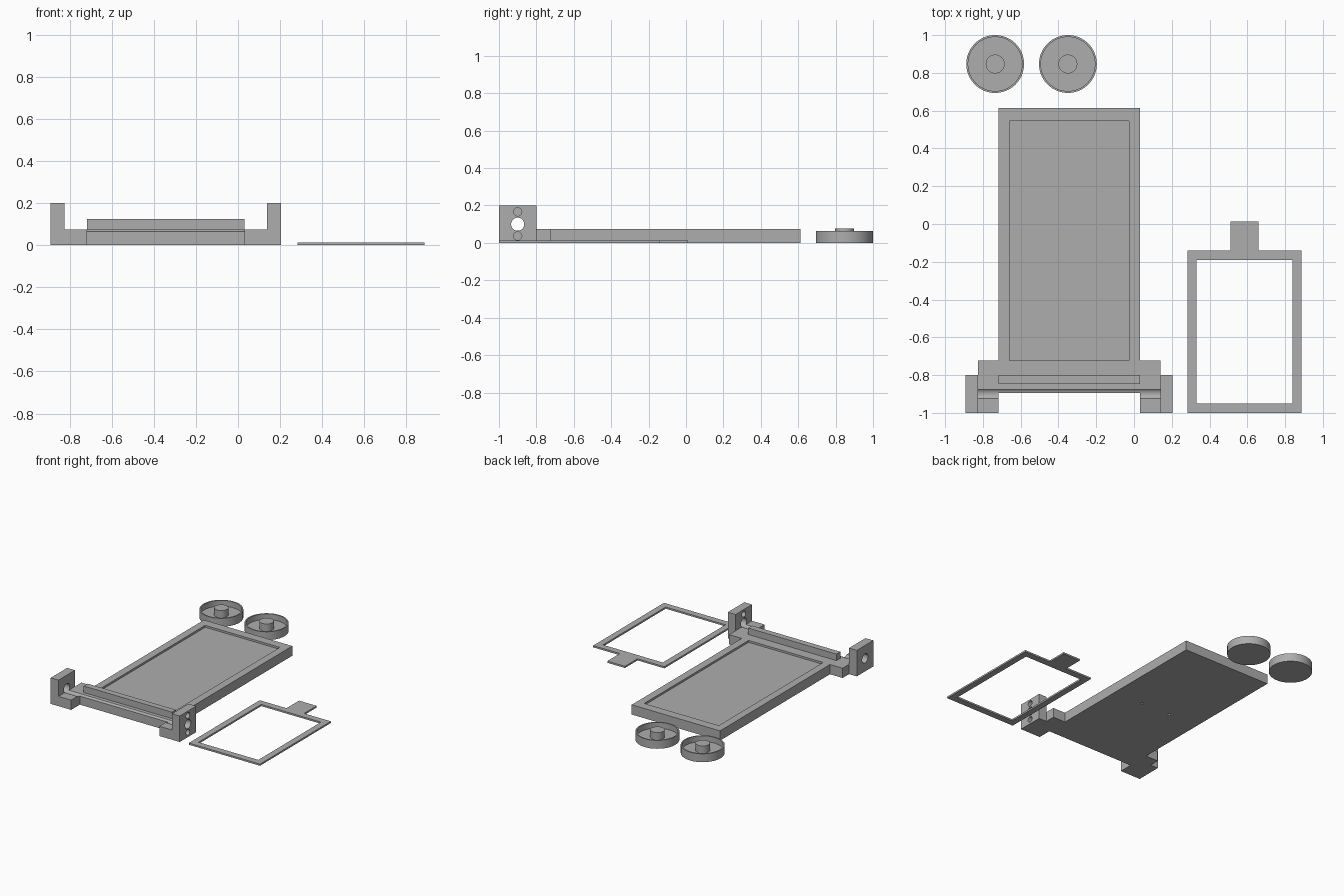
import bpy, bmesh, math
from mathutils import Matrix

cube = bpy.data.objects.get("Cube")
if cube:
    bpy.data.objects.remove(cube, do_unlink=True)

# One plain grey for every part
grey = bpy.data.materials.new("plain grey")
grey.use_nodes = True
colour = (0.42, 0.42, 0.42, 1)
grey.diffuse_color = colour
grey.node_tree.nodes["Principled BSDF"].inputs["Base Color"].default_value = colour


def finish(name, bm):
    bmesh.ops.recalc_face_normals(bm, faces=bm.faces)
    mesh = bpy.data.meshes.new(name)
    bm.to_mesh(mesh)
    bm.free()
    mesh.materials.append(grey)
    obj = bpy.data.objects.new(name, mesh)
    bpy.context.collection.objects.link(obj)
    return obj


def prism(name, outline, z0, z1):
    bm = bmesh.new()
    face = bm.faces.new([bm.verts.new((x, y, z0)) for x, y in outline])
    top = bmesh.ops.extrude_face_region(bm, geom=[face])["geom"]
    for v in top:
        if isinstance(v, bmesh.types.BMVert):
            v.co.z = z1
    return finish(name, bm)


def box(name, x0, x1, y0, y1, z0, z1):
    return prism(name, [(x0, y0), (x1, y0), (x1, y1), (x0, y1)], z0, z1)


def rod(name, centre, radius, length, axis="Z", sides=48):
    bm = bmesh.new()
    turn = Matrix.Rotation(math.pi / 2, 4, "Y") if axis == "X" else Matrix()
    bmesh.ops.create_cone(bm, cap_ends=True, segments=sides, radius1=radius,
                          radius2=radius, depth=length,
                          matrix=Matrix.Translation(centre) @ turn)
    return finish(name, bm)


def activate(obj):
    bpy.ops.object.select_all(action="DESELECT")
    obj.select_set(True)
    bpy.context.view_layer.objects.active = obj


def cut(obj, cutters):
    activate(obj)
    for cutter in cutters:
        mod = obj.modifiers.new("cut", "BOOLEAN")
        mod.operation = "DIFFERENCE"
        mod.solver = "EXACT"
        mod.object = cutter
        bpy.ops.object.modifier_apply(modifier=mod.name)
        bpy.data.objects.remove(cutter, do_unlink=True)


def smooth(obj):
    activate(obj)
    bpy.ops.object.shade_smooth_by_angle(angle=math.radians(30))


MID = -0.343          # centre line of the base
AXLE_Y, AXLE_Z = -0.9, 0.1


def bore():
    return rod("axle_bore", (MID, AXLE_Y, AXLE_Z), 0.035, 1.4, "X")


# Base: deck, cross bar and two forward feet in one outline
half = [(0.375, 0.613), (0.375, -0.722), (0.482, -0.722), (0.482, -1.0),
        (0.375, -1.0), (0.375, -0.894)]
outline = [(MID + x, y) for x, y in half] + [(MID - x, y) for x, y in reversed(half)]
base = prism("base_plate", outline, 0, 0.075)
pocket = box("pocket", MID - 0.317, MID + 0.317, -0.722, 0.545, 0.06, 0.2)
screw_holes = [rod("screw_hole", (MID + s * 0.125, -0.17, 0), 0.01, 0.06, sides=16)
               for s in (-1, 1)]
cut(base, [pocket, bore()] + screw_holes)
smooth(base)

# Raised rail across the bar
box("cross_rail", MID - 0.375, MID + 0.375, -0.847, -0.8, 0.07, 0.125)

# End uprights; the left one has two extra pin holes
for side, name in ((1, "left_upright"), (-1, "right_upright")):
    inner, outer = sorted((MID + side * 0.482, MID + side * 0.548))
    upright = box(name, inner, outer, -1.0, -0.8, 0, 0.2)
    holes = [bore()]
    if side == 1:
        holes += [rod("pin_hole", (MID + 0.515, AXLE_Y, z), 0.022, 0.2, "X", 32)
                  for z in (0.037, 0.166)]
    cut(upright, holes)
    smooth(upright)

# Flat open frame with a tab
frame = prism("flat_frame", [(0.282, -1.0), (0.887, -1.0), (0.887, -0.14),
                             (0.66, -0.14), (0.66, 0.012), (0.51, 0.012),
                             (0.51, -0.14), (0.282, -0.14)], 0, 0.013)
cut(frame, [box("opening", 0.33, 0.838, -0.95, -0.19, -0.1, 0.1)])

# Two shallow wheels with a central hub, turned from one profile
profile = [(0, 0), (0.153, 0), (0.153, 0.064), (0.143, 0.064), (0.143, 0.02),
           (0.05, 0.02), (0.05, 0.076), (0, 0.076)]
for name, x in (("right_wheel", -0.735), ("left_wheel", -0.35)):
    bm = bmesh.new()
    points = [bm.verts.new((r, 0, z)) for r, z in profile]
    edges = [bm.edges.new(pair) for pair in zip(points, points[1:])]
    bmesh.ops.spin(bm, geom=points + edges, cent=(0, 0, 0), axis=(0, 0, 1),
                   angle=2 * math.pi, steps=64, use_merge=True)
    bmesh.ops.remove_doubles(bm, verts=bm.verts, dist=0.0001)
    bmesh.ops.translate(bm, verts=bm.verts, vec=(x, 0.847, 0))
    smooth(finish(name, bm))
